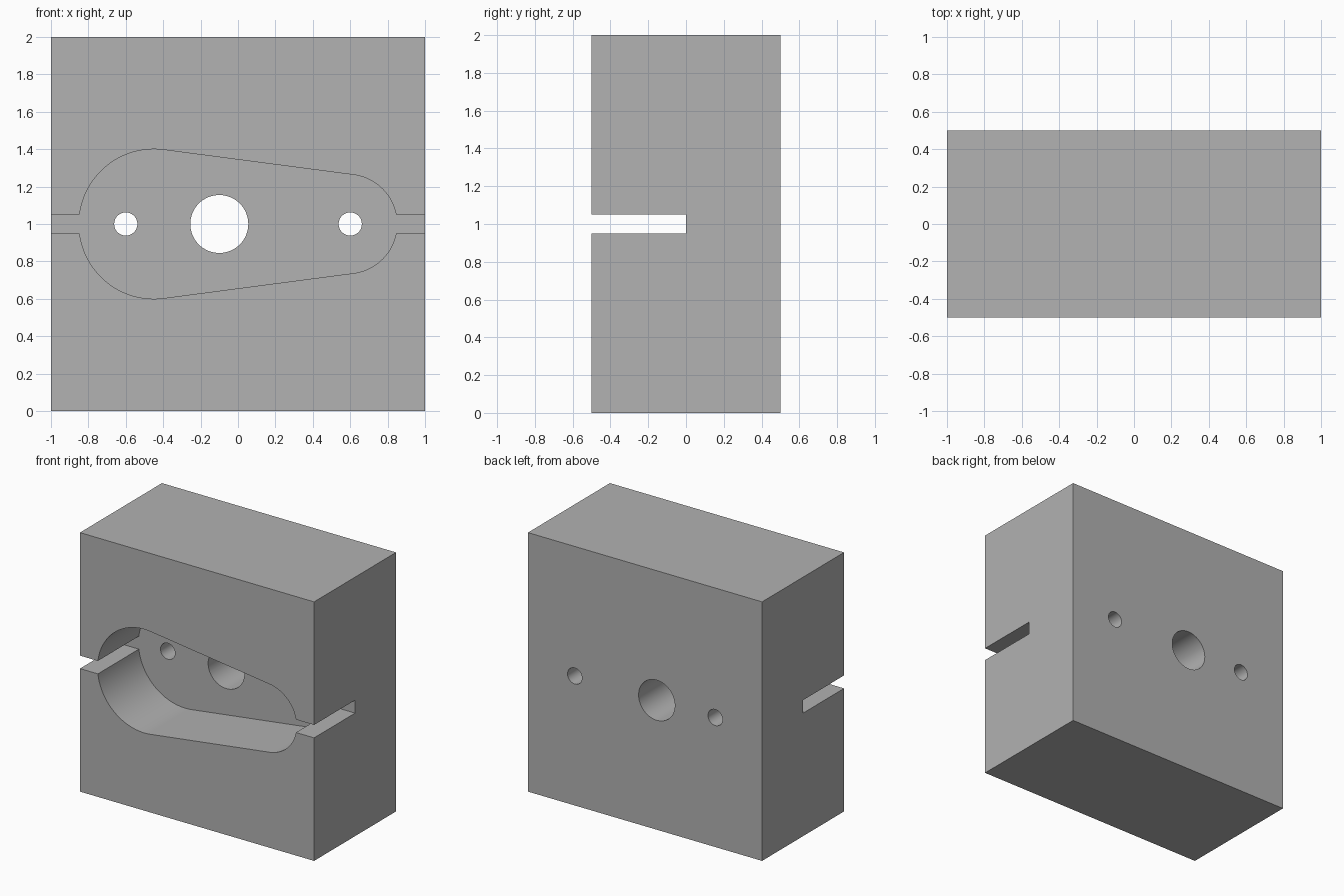
import bpy
import bmesh
from math import asin, cos, sin, pi, radians
from mathutils import Matrix

default = bpy.data.objects.get("Cube")
if default:
    bpy.data.objects.remove(default, do_unlink=True)

MID = 1.0          # height of the pocket axis
SLOT = 0.05        # half height of the side slots
FLOOR_Y = 0.0      # depth where pocket and slots end

grey = bpy.data.materials.new("plain grey")
grey.use_nodes = True
colour = (0.445, 0.445, 0.445, 1)
grey.diffuse_color = colour
grey.node_tree.nodes["Principled BSDF"].inputs["Base Color"].default_value = colour


def make_object(name, bm):
    bmesh.ops.recalc_face_normals(bm, faces=bm.faces[:])
    mesh = bpy.data.meshes.new(name)
    bm.to_mesh(mesh)
    bm.free()
    mesh.materials.append(grey)
    obj = bpy.data.objects.new(name, mesh)
    bpy.context.collection.objects.link(obj)
    return obj


def arc(cx, radius, start, end, steps=32):
    angles = [start + (end - start) * i / steps for i in range(steps + 1)]
    return [(cx + radius * cos(t), radius * sin(t)) for t in angles]


def prism(name, outline, y0, y1):
    bm = bmesh.new()
    face = bm.faces.new([bm.verts.new((x, y0, MID + z)) for x, z in outline])
    side = bmesh.ops.extrude_face_region(bm, geom=[face])["geom"]
    moved = [v for v in side if isinstance(v, bmesh.types.BMVert)]
    bmesh.ops.translate(bm, verts=moved, vec=(0, y1 - y0, 0))
    return make_object(name, bm)


# Solid block
bm = bmesh.new()
bmesh.ops.create_cube(bm, size=1, matrix=Matrix.Translation((0, 0, MID)) @ Matrix.Diagonal((2, 1, 2, 1)))
block = make_object("mould_block", bm)

# Tapered round-ended pocket joined to the side slots
big_x, big_r = -0.45, 0.4
small_x, small_r = 0.585, 0.265
tangent = pi / 2 - asin((big_r - small_r) / (small_x - big_x))
upper = [(-1.2, SLOT)]
upper += arc(big_x, big_r, pi - asin(SLOT / big_r), tangent)
upper += arc(small_x, small_r, tangent, asin(SLOT / small_r))
upper += [(1.2, SLOT)]
lower = [(x, -z) for x, z in reversed(upper)]
cutters = [prism("pocket_cutter", upper + lower, -0.7, FLOOR_Y)]

# Bore and two pin holes through the remaining wall
for name, x, radius in (("bore", -0.1, 0.155), ("right_pin", -0.6, 0.062), ("left_pin", 0.6, 0.062)):
    circle = arc(x, radius, 0, 2 * pi, 64)[:-1]
    cutters.append(prism(name + "_cutter", circle, -0.2, 0.7))

# Cut the block
bpy.context.view_layer.objects.active = block
for cutter in cutters:
    mod = block.modifiers.new(cutter.name, "BOOLEAN")
    mod.operation = "DIFFERENCE"
    mod.solver = "EXACT"
    mod.object = cutter
    bpy.ops.object.modifier_apply(modifier=mod.name)
    bpy.data.objects.remove(cutter, do_unlink=True)

# Smooth curved walls, sharp edges elsewhere
block.data.shade_smooth()
block.data.set_sharp_from_angle(angle=radians(30))
